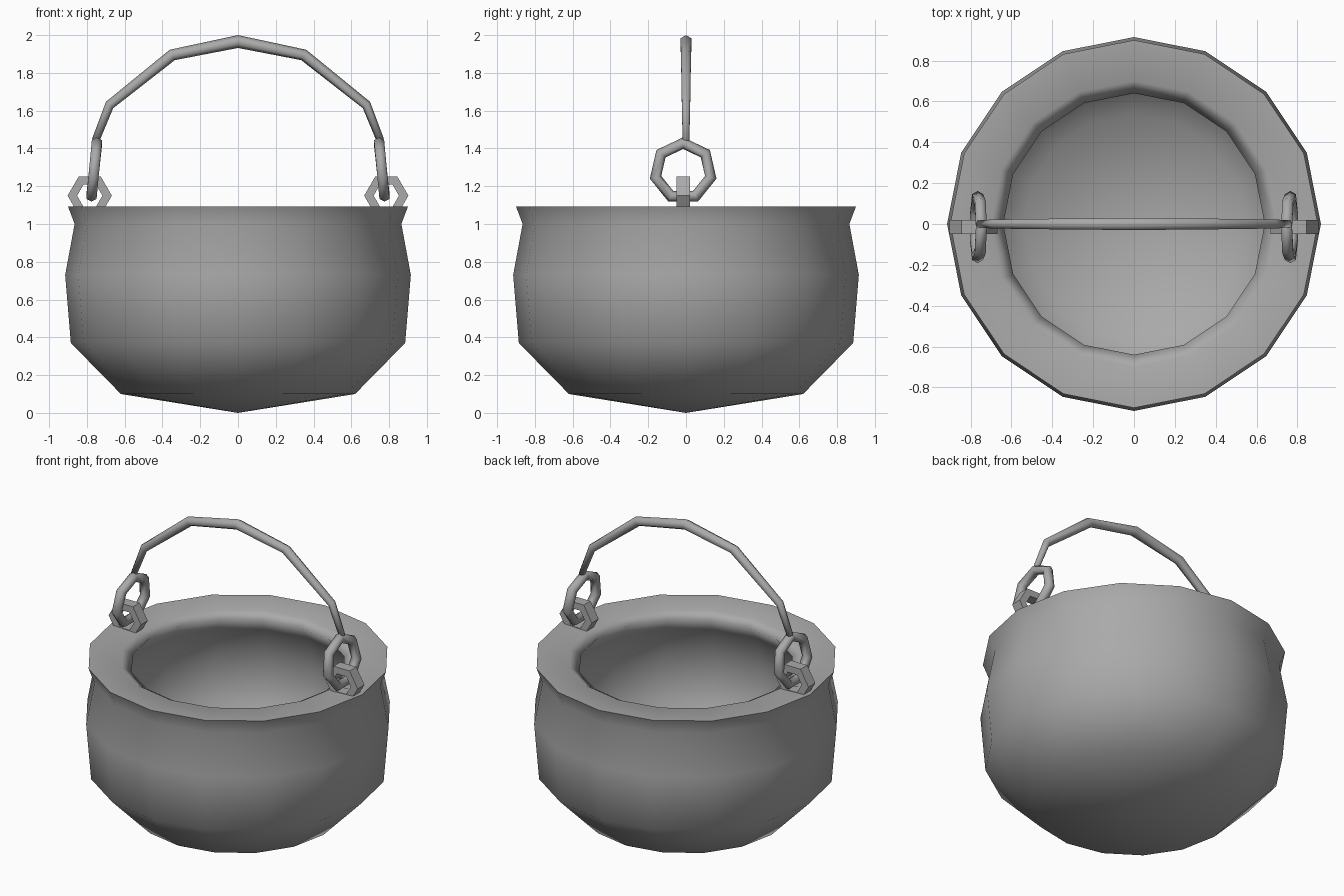
import bpy, bmesh
from math import sin, cos, pi
from mathutils import Vector

cube = bpy.data.objects.get("Cube")
if cube:
    bpy.data.objects.remove(cube)

iron = bpy.data.materials.new("grey_iron")
iron.use_nodes = True
GREY = (0.4, 0.4, 0.4, 1)
iron.diffuse_color = GREY
iron.node_tree.nodes["Principled BSDF"].inputs["Base Color"].default_value = GREY


def finish(name, bm, smooth=True):
    bmesh.ops.recalc_face_normals(bm, faces=bm.faces)
    for f in bm.faces:
        f.smooth = smooth
    mesh = bpy.data.meshes.new(name)
    bm.to_mesh(mesh)
    bm.free()
    mesh.materials.append(iron)
    ob = bpy.data.objects.new(name, mesh)
    bpy.context.collection.objects.link(ob)
    return ob


def bridge(bm, a, b):
    n = len(a)
    return [bm.faces.new((a[i], a[(i + 1) % n], b[(i + 1) % n], b[i])) for i in range(n)]


def sweep(name, path, section, normal, closed, scales=None, smooth=True):
    """Carry a section (in-plane, sideways) along a flat path."""
    bm = bmesh.new()
    pts = [Vector(p) for p in path]
    n = len(pts)
    rings = []
    for i, p in enumerate(pts):
        before = pts[i - 1] if closed or i else p
        after = pts[(i + 1) % n] if closed or i < n - 1 else p
        out = normal.cross(after - before).normalized()
        s = scales[i] if scales else 1
        rings.append([bm.verts.new(p + out * u * s + normal * v * s) for u, v in section])
    for i in range(n if closed else n - 1):
        bridge(bm, rings[i], rings[(i + 1) % n])
    if not closed:
        bm.faces.new(rings[0])
        bm.faces.new(rings[-1])
    return finish(name, bm, smooth)


def round_section(radius, sides):
    return [(radius * cos(2 * pi * k / sides), radius * sin(2 * pi * k / sides))
            for k in range(sides)]


# Pot: one lathe profile from the outer base, over the rim, to the inner floor
SIDES = 16
RIM = 4
profile = [(0.62, 0.1), (0.885, 0.37), (0.915, 0.73), (0.865, 1.0), (0.9, 1.093),
           (0.7, 1.085), (0.64, 1.05), (0.72, 0.95), (0.82, 0.72), (0.79, 0.42), (0.54, 0.17)]
bm = bmesh.new()
loops = [[bm.verts.new((r * cos(2 * pi * k / SIDES), r * sin(2 * pi * k / SIDES), z))
          for k in range(SIDES)] for r, z in profile]
for low, high in zip(loops, loops[1:]):
    bridge(bm, low, high)
for loop, z in ((loops[0], 0), (loops[-1], 0.1)):
    tip = bm.verts.new((0, 0, z))
    for k in range(SIDES):
        bm.faces.new((loop[k], loop[(k + 1) % SIDES], tip))
for k in range(SIDES):
    bm.edges.get((loops[RIM][k], loops[RIM][(k + 1) % SIDES])).smooth = False
finish("pot", bm)

# Lugs on the rim and the rings that hang through them
X, Y = Vector((1, 0, 0)), Vector((0, 1, 0))
bar = [(0.025, 0.035), (-0.025, 0.035), (-0.025, -0.035), (0.025, -0.035)]
for side, label in ((1, "left"), (-1, "right")):
    lug = [(side * 0.785 + 0.092 * cos(pi * k / 3), -0.015, 1.15 + 0.092 * sin(pi * k / 3))
           for k in range(6)]
    sweep(label + "_lug", lug, bar, Y, True, smooth=False)
    ring = []
    for k in range(7):
        a = 2 * pi * k / 7
        ring.append((side * (0.762 - 0.015 * cos(a)), -0.015 + 0.15 * sin(a), 1.28 + 0.148 * cos(a)))
    sweep(label + "_ring", ring, round_section(0.031, 6), X, True)

# Arched carrying handle, thinner toward its ends
half = [(0.755, 1.44), (0.68, 1.63), (0.348, 1.895)]
arch = [(-x, 0, z) for x, z in half] + [(0, 0, 1.966)] + [(x, 0, z) for x, z in reversed(half)]
sweep("handle", arch, round_section(0.034, 6), Y, False,
      scales=[0.6, 0.75, 0.9, 1, 0.9, 0.75, 0.6])
